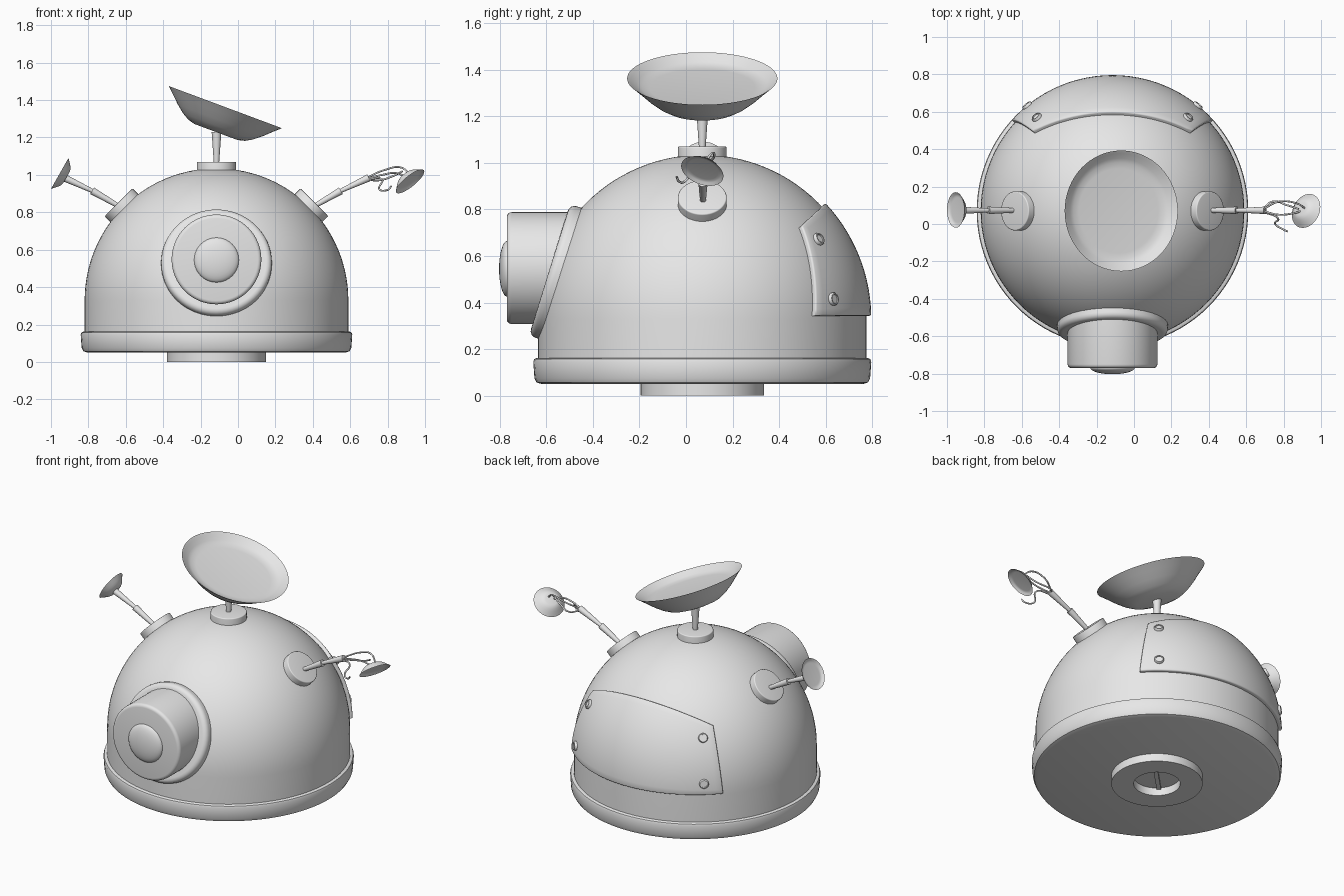
import bpy, bmesh
from math import pi, sin, cos, atan, radians
from mathutils import Vector, Matrix

if "Cube" in bpy.data.objects:
    bpy.data.objects.remove(bpy.data.objects["Cube"], do_unlink=True)

GREY = bpy.data.materials.new("plain grey")
GREY.use_nodes = True
GREY.diffuse_color = (0.8, 0.8, 0.8, 1)
GREY.node_tree.nodes["Principled BSDF"].inputs["Base Color"].default_value = (0.8, 0.8, 0.8, 1)

CX, CY, CZ, R = -0.115, 0.07, 0.33, 0.705   # centre and radius of the dome
CENTRE = Vector((CX, CY, CZ))


def finish(name, bm, angle=35):
    bmesh.ops.recalc_face_normals(bm, faces=bm.faces)
    mesh = bpy.data.meshes.new(name)
    bm.to_mesh(mesh)
    bm.free()
    mesh.materials.append(GREY)
    mesh.shade_smooth()
    mesh.set_sharp_from_angle(angle=radians(angle))
    obj = bpy.data.objects.new(name, mesh)
    bpy.context.collection.objects.link(obj)
    return obj


def lathe(name, profile, origin, axis=(0, 0, 1), steps=64):
    """Revolve a (radius, height) profile, then aim it along an axis."""
    bm = bmesh.new()
    verts = [bm.verts.new((r, 0, h)) for r, h in profile]
    edges = [bm.edges.new(pair) for pair in zip(verts, verts[1:])]
    bmesh.ops.spin(bm, geom=verts + edges, cent=(0, 0, 0), axis=(0, 0, 1),
                   angle=2 * pi, steps=steps, use_merge=True)
    bmesh.ops.remove_doubles(bm, verts=bm.verts, dist=0.0001)
    turn = Vector(axis).to_track_quat('Z', 'Y').to_matrix().to_4x4()
    bm.transform(Matrix.Translation(origin) @ turn)
    return finish(name, bm)


def disc(r, low, high, b):
    """Profile of a disc with a rounded top edge."""
    arc = [(r - b + b * cos(t * pi / 8), high - b + b * sin(t * pi / 8)) for t in range(5)]
    return [(0, low), (r, low)] + arc + [(0, high)]


def rod(name, start, end, r1, r2):
    axis = Vector(end) - Vector(start)
    n = axis.length
    return lathe(name, [(0, 0), (r1, 0), (r2, n), (0, n)], start, axis, 20)


def dish(name, centre, axis, r):
    shape = [(0, -.44), (.38, -.44), (.5, -.41), (.62, -.34), (.75, -.235), (.88, -.11),
             (1, 0), (.95, -.03), (.87, -.09), (.8, -.12), (.7, -.13), (0, -.13)]
    return lathe(name, [(a * r, b * r) for a, b in shape], centre, axis)


def on_dome(az, el, radius):
    """Point at the back of the dome by azimuth and elevation."""
    return CENTRE + radius * Vector((sin(az) * cos(el), cos(az) * cos(el), sin(el)))


# Body
arc = [(R * cos(t * pi / 56), CZ + R * sin(t * pi / 56)) for t in range(29)]
lathe("dome", [(0, .1), (R, .1)] + arc, (CX, CY, 0), steps=96)
lathe("base_ring", [(0, .05), (.69, .05), (.712, .057), (.721, .075), (.726, .145),
                    (.722, .157), (.712, .162), (0, .162)], (CX, CY, 0), steps=96)
lathe("foot", [(.135, .06), (.135, 0), (.265, 0), (.265, .06), (.135, .06)], (CX, CY, 0))
bm = bmesh.new()
bmesh.ops.create_cube(bm, size=1, matrix=Matrix.Translation((CX, CY, .045))
                      @ Matrix.Rotation(radians(45), 4, 'Z') @ Matrix.Diagonal((.25, .025, .02, 1)))
finish("foot_bar", bm)

# Front eye: tilted collar, barrel and bulging lens
lathe("eye_collar", disc(.296, -.08, 0, .03), (CX, -.587, .54), (0, -.955, .297))
lathe("eye_barrel", disc(.24, 0, .35, .02), (CX, -.42, .548), (0, -1, 0))
lens = [(.12 * cos(t * pi / 16), .035 * sin(t * pi / 16)) for t in range(9)]
lathe("eye_lens", [(0, -.02), (.12, -.02)] + lens, (CX, -.768, .545), (0, -1, 0))

# Mounting discs and main dish
for name, side in (("top", 0), ("left", 1), ("right", -1)):
    axis = Vector((sin(side * pi / 4), 0, cos(side * pi / 4)))
    lathe(name + "_mount", disc(.105, .66, .74, .006), CENTRE, axis)
rod("main_dish_stem", (CX, CY, 1.06), (CX, CY, 1.23), .014, .026)
dish("main_dish", (-.068, CY, 1.3625), (.349, 0, .937), .323)

# Side aerials: two tapered rods on each side
for name, side in (("left", 1), ("right", -1)):
    a, b, c = [(CX + side * x, CY + .003, z)
               for x, z in ((.5, .82), (.665, .915), (.815, .985))]
    rod(name + "_aerial_lower", a, b, .011, .02)
    rod(name + "_aerial_upper", b, c, .011, .02)
dish("right_dish", (-.953, .075, 1.008), (-.87, 0, .493), .095)
dish("left_broken_dish", (.92, .07, .965), (.6, -.3, -.74), .095)

# Loose wires between the left aerial and its broken dish
WIRES = (((.69, .08, .985), (.78, .12, 1.025), (.87, .11, 1.04), (.92, .08, 1.0)),
         ((.69, .07, .98), (.77, .05, 1.0), (.84, .055, 1.01), (.9, .07, .99)),
         ((.69, .08, .98), (.74, .12, .97), (.82, .1, .99), (.88, .08, 1.02)),
         ((.69, .065, .975), (.77, .03, .975), (.755, .0, .925), (.8, -.03, .92), (.82, -.04, .94)))
for i, points in enumerate(WIRES):
    curve = bpy.data.curves.new("wire", 'CURVE')
    curve.dimensions = '3D'
    curve.bevel_depth = .005
    curve.bevel_resolution = 2
    curve.materials.append(GREY)
    spline = curve.splines.new('BEZIER')
    spline.bezier_points.add(len(points) - 1)
    for knot, co in zip(spline.bezier_points, points):
        knot.co = co
        knot.handle_left_type = knot.handle_right_type = 'AUTO'
    bpy.context.collection.objects.link(bpy.data.objects.new(f"loose_wire_{i + 1}", curve))

# Back access panel: a curved patch with thickness and softened edges
bm = bmesh.new()
bmesh.ops.create_grid(bm, x_segments=28, y_segments=14, size=1)
for v in bm.verts:
    t = (v.co.y + 1) / 2
    az = radians(48 - 3 * t) * v.co.x
    v.co = on_dome(az, .018 + t * (atan(.94 * cos(az)) - .018), .726)
bmesh.ops.recalc_face_normals(bm, faces=bm.faces)
wall = bmesh.ops.extrude_face_region(bm, geom=bm.faces[:])
for v in [g for g in wall["geom"] if isinstance(g, bmesh.types.BMVert)]:
    v.co = CENTRE + (v.co - CENTRE) * (.685 / .726)
bmesh.ops.recalc_face_normals(bm, faces=bm.faces)
rim = [e for e in bm.edges if e.calc_face_angle(0) > 1
       and min((v.co - CENTRE).length for v in e.verts) > .72]
bmesh.ops.bevel(bm, geom=rim, offset=.008, segments=2, profile=.5, affect='EDGES')
finish("back_panel", bm, 50)

# Panel bolts with a raised rim
for az in (-39, 39):
    for height, el in (("upper", 28), ("lower", 6.7)):
        spot = on_dome(radians(az), radians(el), .72)
        side = "left" if az > 0 else "right"
        lathe(f"{side}_{height}_bolt", [(0, 0), (.028, 0), (.028, .014), (.024, .02), (.019, .02),
                                        (.019, .014), (0, .014)], spot, spot - CENTRE, 20)
